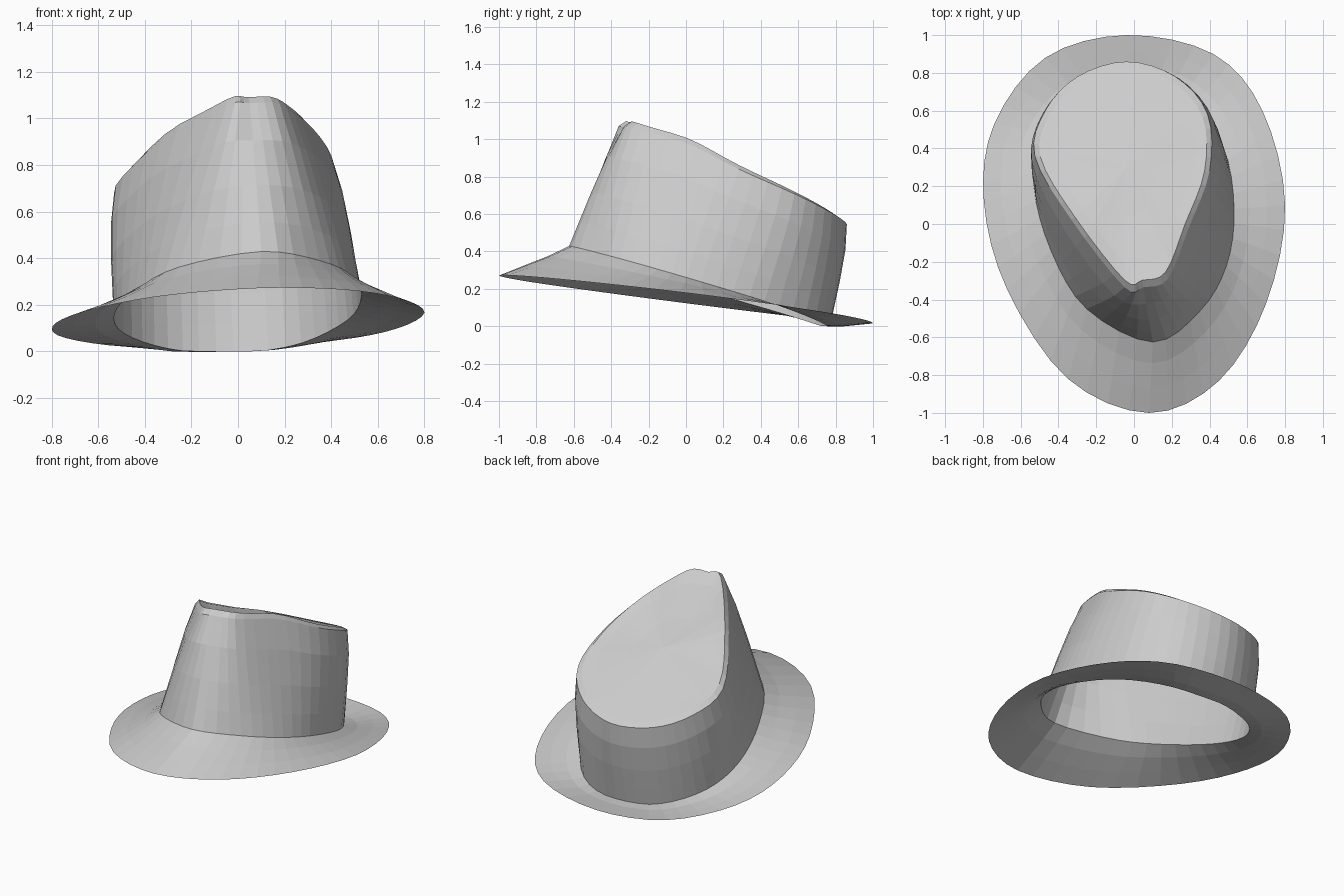
import bpy
import bmesh
import math
from mathutils import Vector

old = bpy.data.objects.get("Cube")
if old:
    bpy.data.objects.remove(old)

SUBSTEPS = 4  # facets between neighbouring outline points

felt = bpy.data.materials.new("grey felt")
felt.use_nodes = True
felt.diffuse_color = (0.6, 0.6, 0.6, 1)
felt.node_tree.nodes["Principled BSDF"].inputs["Base Color"].default_value = felt.diffuse_color

# Plan outlines, counter-clockwise from the front
BRIM_EDGE = [(.08, -1), (.45, -.83), (.7, -.42), (.8, .1), (.68, .6), (.42, .9),
             (-.04, 1), (-.47, .88), (-.74, .53), (-.795, .12), (-.67, -.35), (-.35, -.82)]
CROWN_BASE = [(.1, -.625), (.35, -.46), (.49, -.22), (.53, .08), (.47, .42), (.27, .69),
              (-.02, .77), (-.3, .69), (-.49, .48), (-.53, .2), (-.44, -.14), (-.25, -.45)]
CROWN_RIM = [(.05, -.335), (.18, -.29), (.29, -.02), (.4, .28), (.39, .58), (.22, .78),
             (-.04, .86), (-.3, .78), (-.47, .6), (-.525, .36), (-.33, .02), (-.05, -.335)]


def outline(points, height):
    """Smooth closed curve through the points, lifted by a height rule."""
    ring, count = [], len(points)
    pts = [Vector(p) for p in points]
    for i in range(count):
        a, b, c, d = (pts[(i + k - 1) % count] for k in range(4))
        for step in range(SUBSTEPS):
            t = step / SUBSTEPS
            p = b + (c - a) * t / 2 + (a * 2 - b * 5 + c * 4 - d) * t**2 / 2 \
                + (b * 3 - a - c * 3 + d) * t**3 / 2
            ring.append(Vector((p.x, p.y, max(0, height(p.x, p.y)))))
    return ring


def blend(lower, upper, t, swell=0, lift=0):
    """Ring between two rings, pushed outward by swell and up by lift."""
    ring = []
    for a, b in zip(lower, upper):
        p = a.lerp(b, t)
        out = Vector((p.x, p.y - 0.15, 0)).normalized()
        ring.append(p + out * swell + Vector((0, 0, lift)))
    return ring


def loft(name, rings, closing_point=None):
    """Skin a stack of rings, optionally closed with a fan."""
    bm = bmesh.new()
    rows = [[bm.verts.new(p) for p in ring] for ring in rings]
    count = len(rows[0])
    for low, high in zip(rows, rows[1:]):
        for i in range(count):
            j = (i + 1) % count
            bm.faces.new((low[i], low[j], high[j], high[i]))
    if closing_point:
        tip = bm.verts.new(closing_point)
        for i in range(count):
            bm.faces.new((rows[-1][i], rows[-1][(i + 1) % count], tip))
    mesh = bpy.data.meshes.new(name)
    bm.to_mesh(mesh)
    bm.free()
    mesh.materials.append(felt)
    obj = bpy.data.objects.new(name, mesh)
    bpy.context.collection.objects.link(obj)
    return obj


def edge_height(x, y):
    """Brim edge: tipped down to the back and slightly to the right."""
    return 0.143 - 0.125 * y + 0.035 * x + 0.012 * x**2


def base_height(x, y):
    """Foot of the crown: steeper than the brim edge, sagging at the back."""
    return 0.24 - 0.295 * y + 0.04 * x - 0.15 * max(0, y - 0.4) ** 2


def rim_height(x, y):
    """Slope down to the back, with an arched shoulder near the front."""
    return 0.915 - 0.425 * y + 0.1 * x + 0.035 * math.exp(-(y / 0.2) ** 2)


edge = outline(BRIM_EDGE, edge_height)
base = outline(CROWN_BASE, base_height)
rim = outline(CROWN_RIM, rim_height)

# Brim: a thin sloping sheet, gently dished
loft("brim", [edge,
              blend(edge, base, 0.35, lift=-0.003),
              blend(edge, base, 0.7, lift=-0.006),
              base])

# Crown: tapering wall, bevelled rim and a softly domed top
centre = Vector((-0.04, 0.3, 0.835))


def inset(scale, front_lift, back_lift):
    """Rim shrunk towards the middle of the top, lifted front and back."""
    ring = []
    for p in rim:
        q = centre.lerp(p, scale)
        front = min(1, max(0, (0.85 - p.y) / 1.2))
        q.z += back_lift + (front_lift - back_lift) * front
        ring.append(q)
    return ring


loft("crown", [base,
               blend(base, rim, 0.2, swell=0.006),
               blend(base, rim, 0.45, swell=0.013),
               blend(base, rim, 0.75, swell=0.015),
               rim,
               inset(0.94, 0.04, 0.005),
               inset(0.8, 0.02, 0.005),
               inset(0.4, 0, 0.005)],
     closing_point=centre)
